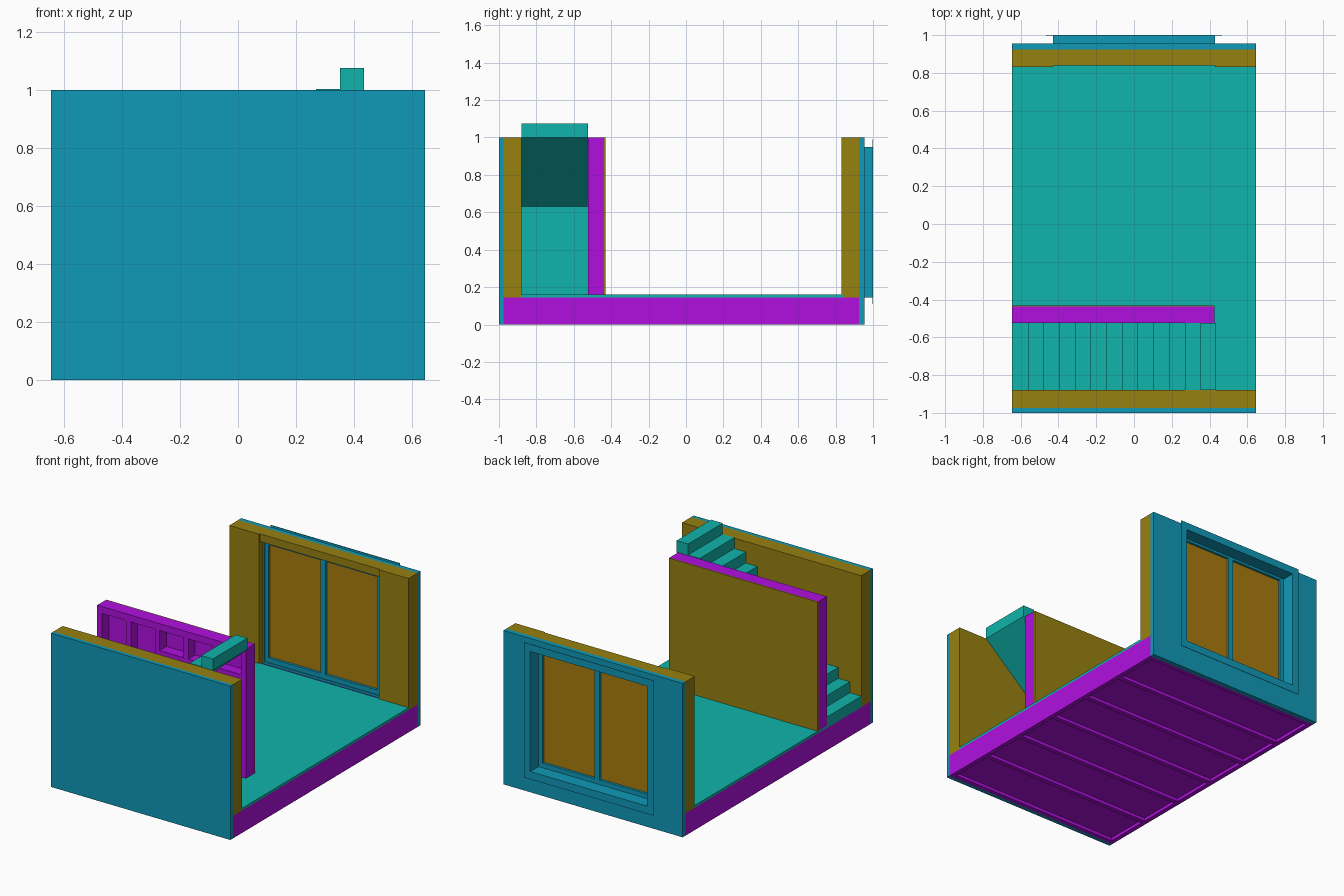
import bpy, bmesh

if "Cube" in bpy.data.objects:
    bpy.data.objects.remove(bpy.data.objects["Cube"])


def mat(name, rgb):
    m = bpy.data.materials.new(name)
    m.diffuse_color = (*rgb, 1)
    m.use_nodes = True
    m.node_tree.nodes["Principled BSDF"].inputs["Base Color"].default_value = m.diffuse_color
    return m


BLUE = mat("cladding_blue", (0.005, 0.32, 0.48))
OCHRE = mat("board_ochre", (0.31, 0.22, 0.005))
TEAL = mat("finish_teal", (0.005, 0.46, 0.41))
MAGENTA = mat("timber_magenta", (0.44, 0.005, 0.74))
AMBER = mat("glass_amber", (0.40, 0.20, 0.004))
W = 0.645          # half width of the room
OX, OZ0, OZ1 = 0.43, 0.145, 0.95   # window opening


def finish(name, bm, m):
    bmesh.ops.recalc_face_normals(bm, faces=bm.faces)
    me = bpy.data.meshes.new(name)
    bm.to_mesh(me)
    bm.free()
    me.materials.append(m)
    ob = bpy.data.objects.new(name, me)
    bpy.context.collection.objects.link(ob)
    return ob


def box(name, m, x, y, z):
    bm = bmesh.new()
    bmesh.ops.create_cube(bm, size=1)
    for v in bm.verts:
        v.co = [r[0] + (c + 0.5) * (r[1] - r[0]) for c, r in zip(v.co, (x, y, z))]
    return finish(name, bm, m)


def extrude_y(name, m, pts, y0, y1):
    """Solid from an x-z outline extruded along y."""
    bm = bmesh.new()
    f = bm.faces.new([bm.verts.new((x, y0, z)) for x, z in pts])
    r = bmesh.ops.extrude_face_region(bm, geom=[f])
    for v in r["geom"]:
        if isinstance(v, bmesh.types.BMVert):
            v.co.y = y1
    return finish(name, bm, m)


def ring(name, m, outer, inner, y0, y1):
    """Rectangular frame between two (x0, x1, z0, z1) rectangles."""
    bm = bmesh.new()
    loops = []
    for x0, x1, z0, z1 in (outer, inner):
        for y in (y0, y1):
            loops.append([bm.verts.new((x, y, z))
                          for x, z in ((x0, z0), (x1, z0), (x1, z1), (x0, z1))])
    a, b, c, d = loops
    for p, q in ((a, b), (b, d), (d, c), (c, a)):
        for i in range(4):
            j = (i + 1) % 4
            bm.faces.new((p[i], p[j], q[j], q[i]))
    return finish(name, bm, m)


# Floor: deck, rim, joists underneath and the floor finish
Y0, Y1 = -0.975, 0.925
box("floor_deck", MAGENTA, (-W, W), (Y0, Y1), (0.02, 0.145))
for s in (-1, 1):
    xs = sorted((s * W, s * (W - 0.03)))
    box("floor_rim", MAGENTA, xs, (Y0, Y1), (0, 0.02))
bays = 6
for i in range(bays + 1):
    y = Y0 + i * (Y1 - Y0 - 0.03) / bays
    box("floor_joist", MAGENTA, (-W + 0.03, W - 0.03), (y, y + 0.03), (0, 0.02))
box("floor_finish", TEAL, (-W, W), (-0.88, 0.84), (0.145, 0.16))

# Front wall
box("front_cladding", BLUE, (-W, W), (-1, Y0), (0, 1))
box("front_wall", OCHRE, (-W, W), (Y0, -0.88), (0.145, 1))

# Back wall with window opening
ring("back_cladding", BLUE, (-W, W, 0, 1), (-OX, OX, OZ0, OZ1), Y1, 0.955)
for s in (-1, 1):
    box("back_wall_side", OCHRE, sorted((s * W, s * OX)), (0.832, Y1), (0.145, 1))
box("back_lintel", OCHRE, (-OX, OX), (0.84, Y1), (OZ1, 1))

# Window: sleeve, outer flange, frame, mullion and panes
ring("window_sleeve", BLUE, (-OX, OX, OZ0, OZ1),
     (-OX + 0.01, OX - 0.01, OZ0 + 0.015, OZ1 - 0.01), 0.87, 1.0)
ring("window_flange", BLUE, (-0.465, 0.465, 0.11, 0.988),
     (-OX + 0.01, OX - 0.01, OZ0 + 0.015, OZ1 - 0.01), 0.997, 1.0)
ring("window_frame", BLUE, (-OX + 0.01, OX - 0.01, OZ0 + 0.015, OZ1 - 0.01),
     (-0.392, 0.392, 0.19, 0.925), 0.875, 0.915)
box("window_mullion", BLUE, (-0.018, 0.018), (0.875, 0.915), (0.19, 0.925))
for s in (-1, 1):
    box("window_pane", AMBER, sorted((s * 0.018, s * 0.392)), (0.891, 0.899), (0.19, 0.925))

# Partition: stud frame with boarding on the room side
PX = 0.425
box("partition_backing", MAGENTA, (-W, PX), (-0.455, -0.438), (0.16, 1))
box("partition_board", OCHRE, (-W, PX), (-0.438, -0.431), (0.16, 1))
box("partition_top_plate", MAGENTA, (-W, PX), (-0.525, -0.455), (0.955, 1))
box("partition_bottom_plate", MAGENTA, (-W, PX), (-0.525, -0.455), (0.16, 0.2))
pitch = (PX + W - 0.035) / 5
for i in range(6):
    x = -W + i * pitch
    box("partition_stud", MAGENTA, (x, x + 0.035), (-0.525, -0.455), (0.2, 0.955))
    if 2 <= i < 5:
        box("partition_noggin", MAGENTA, (x + 0.035, x + pitch), (-0.525, -0.455), (0.79, 0.825))

# Staircase: stepped top, sloped soffit, solid lower part
n, run = 13, 1.08 / 13
z0, rise = 0.145, 0.93 / 13
outline = [(-W, 0.155)]
for i in range(n):
    z = z0 + (i + 1) * rise
    outline += [(-W + i * run, z), (-W + (i + 1) * run, z)]
outline += [(0.435, 1.0), (0.01, 0.63), (0.01, 0.155)]
extrude_y("staircase", TEAL, outline, -0.88, -0.525)
